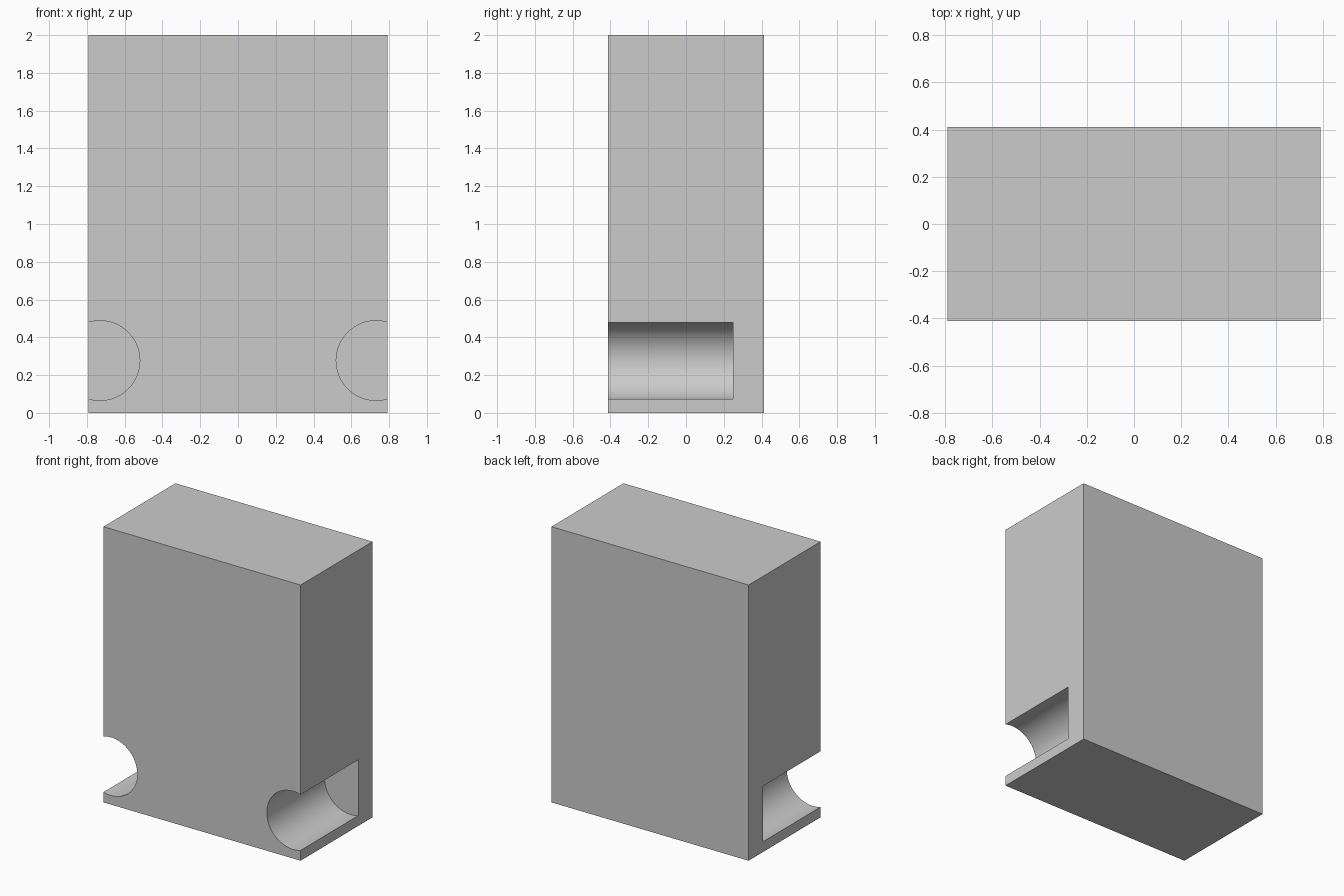
import bpy
import math

if "Cube" in bpy.data.objects:
    bpy.data.objects.remove(bpy.data.objects["Cube"])

HALF_W, HALF_D, HEIGHT = 0.791, 0.412, 2.0
BORE_X, BORE_Z, BORE_R = 0.731, 0.277, 0.211
BORE_END = 0.249            # the bores are blind and stop here
BORE_START = -HALF_D - 0.2  # they begin clear of the front face

# Main block
bpy.ops.mesh.primitive_cube_add(size=1, location=(0, 0, HEIGHT / 2))
block = bpy.context.object
block.name = "block"
block.scale = (HALF_W * 2, HALF_D * 2, HEIGHT)
bpy.ops.object.transform_apply(location=False, rotation=False, scale=True)


def cut_bore(side):
    """Cut one blind round bore that breaks through the side face."""
    bpy.ops.mesh.primitive_cylinder_add(
        vertices=96, radius=BORE_R, depth=BORE_END - BORE_START,
        location=(side * BORE_X, (BORE_START + BORE_END) / 2, BORE_Z),
        rotation=(math.pi / 2, 0, 0))
    cutter = bpy.context.object
    cutter.name = "bore_cutter"
    cutter.hide_render = True
    bpy.context.view_layer.objects.active = block
    mod = block.modifiers.new("bore", 'BOOLEAN')
    mod.operation = 'DIFFERENCE'
    mod.solver = 'EXACT'
    mod.object = cutter
    bpy.ops.object.modifier_apply(modifier=mod.name)
    bpy.data.objects.remove(cutter, do_unlink=True)


# Left and right bores near the base
for side in (-1, 1):
    cut_bore(side)

# Smooth bore walls, crisp edges
block.select_set(True)
bpy.context.view_layer.objects.active = block
bpy.ops.object.shade_smooth_by_angle(angle=math.radians(30))
